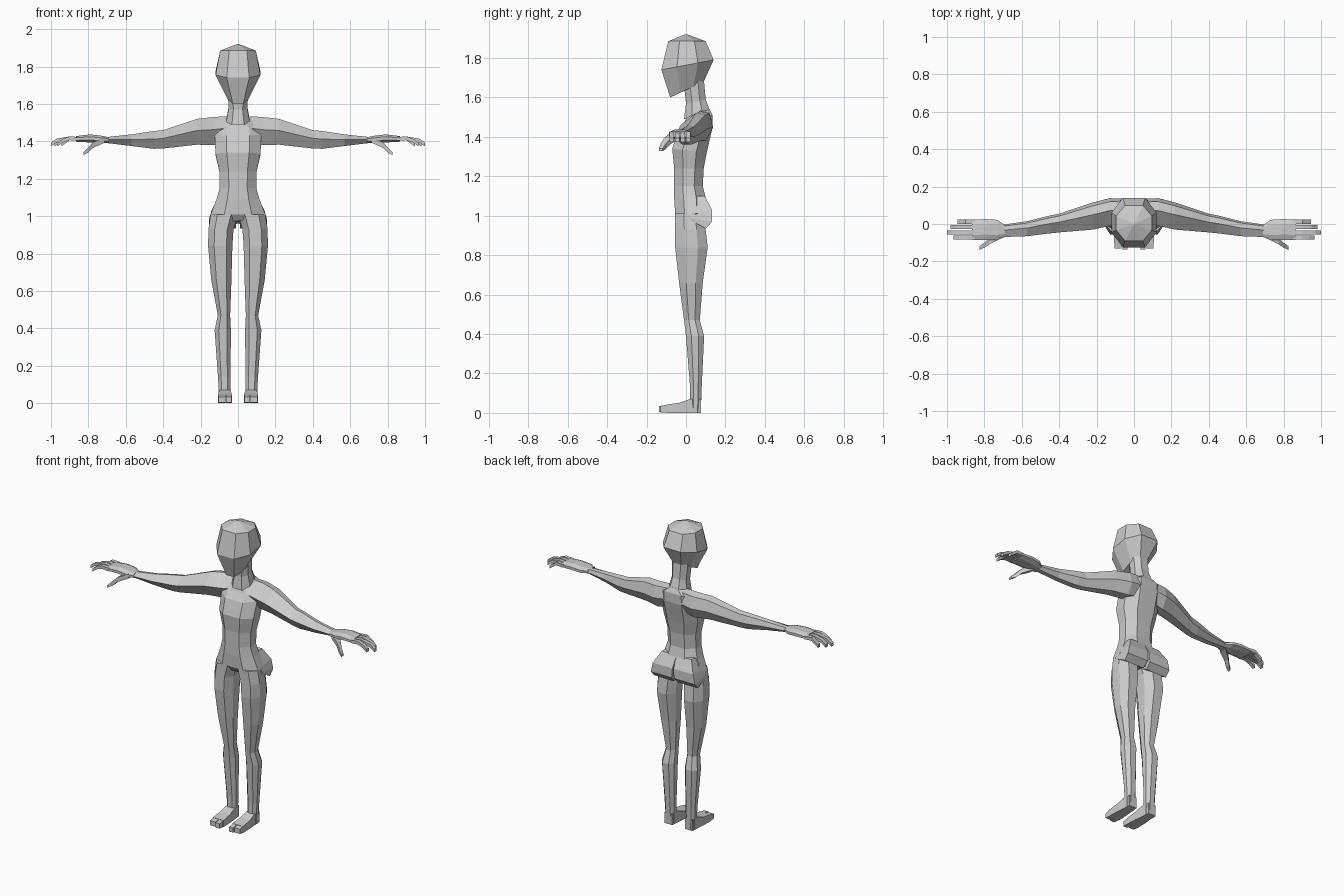
import bpy
import bmesh
from mathutils import Vector

cube = bpy.data.objects.get("Cube")
if cube:
    bpy.data.objects.remove(cube, do_unlink=True)

grey = bpy.data.materials.new("plain_grey")
grey.use_nodes = True
colour = (0.6, 0.6, 0.6, 1)
grey.diffuse_color = colour
grey.node_tree.nodes["Principled BSDF"].inputs["Base Color"].default_value = colour

# Cross-section shapes in a -1..1 square
OCTAGON = [(-.5, -1), (.5, -1), (1, -.4), (1, .4), (.5, 1), (-.5, 1), (-1, .4), (-1, -.4)]
BOX = [(-1, -1), (1, -1), (1, 1), (-1, 1)]
ARM = [(-1, .1), (-.3, -1), (.5, -1), (1, -.1), (.75, .85), (.1, 1)]


def mix(a, b, t):
    return a + (b - a) * (t + 1) / 2


def upright(shape, x0, x1, front, back, zf, zb=None):
    """Ring around a vertical limb, tilted from zf in front to zb behind."""
    zb = zf if zb is None else zb
    return [Vector((mix(x0, x1, u), mix(front, back, v), mix(zf, zb, v))) for u, v in shape]


def sideways(shape, x, y0, y1, z0, z1):
    """Ring around a limb running along x."""
    return [Vector((x, mix(y0, y1, u), mix(z0, z1, v))) for u, v in shape]


def lengthways(shape, y, x0, x1, z0, z1):
    """Ring around a part running along y."""
    return [Vector((mix(x0, x1, u), y, mix(z0, z1, v))) for u, v in shape]


def loft(name, rings, side=1):
    bm = bmesh.new()
    loops = [[bm.verts.new((p.x * side, p.y, p.z)) for p in ring] for ring in rings]
    n = len(loops[0])
    for low, high in zip(loops, loops[1:]):
        for i in range(n):
            j = (i + 1) % n
            bm.faces.new((low[i], low[j], high[j], high[i]))
    bm.faces.new(loops[0])
    bm.faces.new(loops[-1])
    bmesh.ops.recalc_face_normals(bm, faces=bm.faces)
    mesh = bpy.data.meshes.new(name)
    bm.to_mesh(mesh)
    bm.free()
    mesh.materials.append(grey)
    obj = bpy.data.objects.new(name, mesh)
    bpy.context.collection.objects.link(obj)
    return obj


def central(name, sections):
    """Loft a part centred on x = 0 from (half width, front, back, z front, z back)."""
    return loft(name, [upright(OCTAGON, -w, w, *rest) for w, *rest in sections])


# Head: tilted jaw, wide brow, faceted crown
central("head", [
    (.055, -.08, .09, 1.60, 1.68),
    (.12, -.125, .14, 1.74, 1.79),
    (.095, -.09, .1, 1.885, 1.885),
    (.005, -.005, .005, 1.92, 1.92)])

central("neck", [
    (.055, -.01, .09, 1.66, 1.70),
    (.05, 0, .1, 1.57, 1.59),
    (.065, -.01, .13, 1.49, 1.51)])

# Torso from shoulders to crotch
central("torso", [
    (.055, .01, .12, 1.51, 1.54),
    (.12, -.01, .135, 1.47, 1.51),
    (.125, -.04, .135, 1.43, 1.45),
    (.12, -.07, .105, 1.34, 1.32),
    (.1, -.06, .09, 1.24, 1.24),
    (.098, -.06, .085, 1.15, 1.15),
    (.115, -.06, .1, 1.09, 1.09),
    (.146, -.055, .105, 1.01, 1.01),
    (.06, -.03, .09, .975, .96)])

for side, label in ((1, "left"), (-1, "right")):
    # Buttock overhanging the back of the thigh
    loft(label + "_buttock", [upright(BOX, *s) for s in (
        (.0, .105, .02, .095, 1.10),
        (.004, .142, .02, .132, 1.02, 1.03),
        (.008, .155, .02, .133, .99, .97),
        (.012, .155, .02, .1, .98, .935))], side)

    loft(label + "_leg", [upright(OCTAGON, *s) for s in (
        (.0, .146, -.055, .09, 1.01),
        (.024, .158, -.055, .1, .93),
        (.03, .16, -.055, .11, .84),
        (.035, .143, -.035, .085, .66),
        (.042, .108, -.01, .07, .47),
        (.038, .125, 0, .092, .39),
        (.04, .107, .02, .08, .14),
        (.042, .1, .02, .075, 0))], side)

    # Foot with a split front
    loft(label + "_foot", [lengthways(BOX, *s) for s in (
        (.075, .045, .098, 0, .07),
        (.02, .04, .1, 0, .07),
        (-.03, .035, .105, 0, .052),
        (-.1, .032, .107, 0, .042))], side)
    for toe, x0, x1, tip in (("big_toe", .034, .062, -.137), ("small_toes", .066, .105, -.13)):
        loft(f"{label}_{toe}", [lengthways(BOX, -.09, x0, x1, 0, .042),
                                lengthways(BOX, tip, x0, x1, .004, .034)], side)

    # Arm tapering from the shoulder, then a flat palm
    loft(label + "_arm", [sideways(ARM, *s) for s in (
        (.04, .0, .135, 1.40, 1.535),
        (.13, -.01, .138, 1.38, 1.53),
        (.22, -.03, .115, 1.382, 1.52),
        (.4, -.045, .055, 1.362, 1.46),
        (.45, -.05, .045, 1.36, 1.455),
        (.57, -.065, .015, 1.375, 1.437),
        (.71, -.07, -.005, 1.392, 1.422))], side)
    loft(label + "_palm", [sideways(OCTAGON, *s) for s in (
        (.69, -.07, -.005, 1.392, 1.422),
        (.73, -.085, .022, 1.392, 1.43),
        (.79, -.085, .026, 1.394, 1.437),
        (.865, -.085, .024, 1.398, 1.428))], side)

    # Drooping fingers
    for finger, y, tip in (("little", .012, .945), ("ring", -.016, .98),
                           ("middle", -.045, 1.0), ("index", -.073, .965)):
        loft(f"{label}_{finger}_finger", [sideways(BOX, x, y - .011, y + .011, z - .01, z + .01)
                                          for x, z in ((.85, 1.413), (.9, 1.416),
                                                       (tip - .03, 1.404), (tip, 1.383))], side)

    # Thumb reaching forward and down
    loft(label + "_thumb", [sideways(BOX, *s) for s in (
        (.715, -.08, -.03, 1.392, 1.42),
        (.775, -.11, -.075, 1.365, 1.395),
        (.80, -.127, -.1, 1.34, 1.368),
        (.825, -.138, -.118, 1.327, 1.342))], side)
